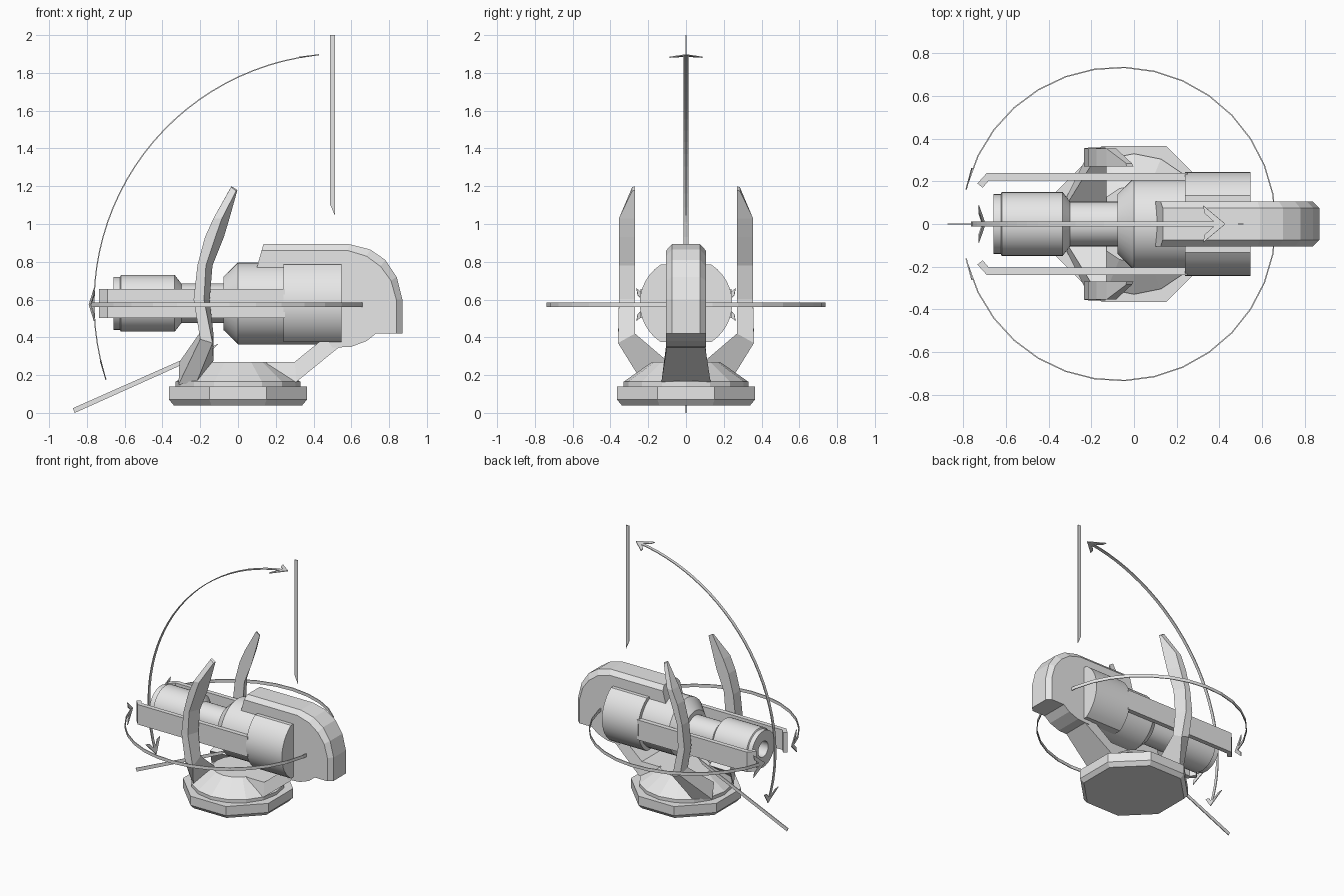
import bpy, bmesh, math
from mathutils import Vector as V

if "Cube" in bpy.data.objects:
    bpy.data.objects.remove(bpy.data.objects["Cube"])

grey = bpy.data.materials.new("light_grey")
grey.diffuse_color = (0.8, 0.8, 0.8, 1)
grey.use_nodes = True
grey.node_tree.nodes["Principled BSDF"].inputs["Base Color"].default_value = grey.diffuse_color
AXIS_Z = 0.58


def loft(name, sections, smooth=False):
    """Skin a list of equal-length closed loops and cap both ends."""
    bm = bmesh.new()
    rings = [[bm.verts.new(p) for p in s] for s in sections]
    n = len(rings[0])
    for a, b in zip(rings, rings[1:]):
        for i in range(n):
            j = (i + 1) % n
            bm.faces.new((a[i], a[j], b[j], b[i]))
    bm.faces.new(rings[0])
    bm.faces.new(rings[-1])
    bmesh.ops.remove_doubles(bm, verts=bm.verts, dist=1e-5)
    bmesh.ops.recalc_face_normals(bm, faces=bm.faces)
    mesh = bpy.data.meshes.new(name)
    bm.to_mesh(mesh)
    bm.free()
    mesh.materials.append(grey)
    ob = bpy.data.objects.new(name, mesh)
    bpy.context.collection.objects.link(ob)
    if smooth:
        bpy.ops.object.select_all(action='DESELECT')
        ob.select_set(True)
        bpy.context.view_layer.objects.active = ob
        bpy.ops.object.shade_smooth_by_angle(angle=math.radians(30))
    return ob


def ring(r, n, put, phase=0.0):
    return [put(r * math.cos(phase + math.tau * i / n), r * math.sin(phase + math.tau * i / n))
            for i in range(n)]


def disc_stack(name, profile, n, phase=0.0, smooth=False):
    """Stack of (z, radius) rings about the vertical axis."""
    return loft(name, [ring(r, n, lambda a, b, z=z: (a, b, z), phase) for z, r in profile], smooth)


def lathe_x(name, profile, n=36):
    """(x, radius) rings about the barrel axis."""
    return loft(name, [ring(r, n, lambda a, b, x=x: (x, a, AXIS_Z + b)) for x, r in profile], True)


def plate_xz(name, pts, half):
    return loft(name, [[(x, y, z) for x, z in pts] for y in (-half, half)])


# Base: octagonal foot and conical turntable
k = 1 / math.cos(math.pi / 8)
disc_stack("base_plate", [(0.04, 0.34 * k), (0.07, 0.365 * k), (0.14, 0.365 * k)], 8, math.pi / 8)
disc_stack("turntable", [(0.13, 0.33), (0.165, 0.33), (0.27, 0.18)], 16)

# Barrel and body
lathe_x("barrel", [(-0.52, 0.002), (-0.52, 0.06), (-0.66, 0.06), (-0.66, 0.14), (-0.625, 0.14),
                   (-0.62, 0.15), (-0.335, 0.15), (-0.3, 0.105), (-0.06, 0.105)])
lathe_x("body", [(-0.078, 0.14), (0.0, 0.217), (0.545, 0.217)])

# Rear jacket: wider round sides with flat top and bottom
lim = math.asin(0.205 / 0.245)
arc = [-lim + 2 * lim * i / 12 for i in range(13)]
shell = [(0.245 * math.cos(a), 0.245 * math.sin(a)) for a in arc]
shell += [(-y, -z) for y, z in shell]
loft("jacket", [[(x, y, AXIS_Z + z) for y, z in shell] for x in (0.24, 0.547)], True)

# Rear housing with chamfered outer rim
rim = [(0.135, 0.893), (0.59, 0.893), (0.70, 0.865), (0.78, 0.81), (0.84, 0.72), (0.87, 0.6), (0.87, 0.42)]
side = [(0.125, 0.86), (0.58, 0.86), (0.68, 0.83), (0.755, 0.775), (0.81, 0.7), (0.838, 0.6), (0.838, 0.42)]
under = [(0.73, 0.42), (0.68, 0.38), (0.6, 0.35), (0.5, 0.345), (0.4, 0.5), (0.3, 0.62), (0.1, 0.77)]
loft("rear_housing", [[(x, y, z) for x, z in pts + under] for y, pts in
                      ((-0.105, side), (-0.075, rim), (0.075, rim), (0.105, side))])

# Sloping strut from turntable to housing
loft("rear_strut", [[(x0, -w, z0), (x0, w, z0), (x1, w1, z1), (x1, -w1, z1)]
                    for x0, z0, w, x1, z1, w1 in ((0.15, 0.27, 0.11, 0.20, 0.155, 0.13),
                                                  (0.30, 0.27, 0.11, 0.31, 0.165, 0.13),
                                                  (0.46, 0.40, 0.10, 0.55, 0.36, 0.10),
                                                  (0.58, 0.46, 0.10, 0.64, 0.40, 0.10))])

for s, tag in ((1, "back"), (-1, "front")):
    # Side rail with inward-bent tip
    plan = [(0.25, 0.205), (0.25, 0.24), (-0.69, 0.24), (-0.735, 0.19), (-0.71, 0.17), (-0.68, 0.205)]
    loft("side_rail_" + tag, [[(x, s * y, z) for x, y in plan] for z in (0.502, 0.656)])

    # Curved fork arm: inner pair then outer pair of corners per section
    secs = [[(-0.31, 0.10, 0.27), (-0.13, 0.10, 0.275), (-0.22, 0.23, 0.16), (-0.315, 0.13, 0.15)],
            [(-0.205, 0.27, 0.42), (-0.13, 0.27, 0.42), (-0.135, 0.36, 0.37), (-0.2, 0.36, 0.39)]]
    for z, xl, xr, xm in ((0.6, -0.235, -0.15, -0.18), (0.78, -0.215, -0.135, -0.17),
                          (0.93, -0.175, -0.075, -0.12), (1.03, -0.13, -0.045, -0.085)):
        secs.append([(xl, 0.27, z), (xr, 0.27, z), (xm, 0.355, z), (xl, 0.355, z)])
    secs.append([(-0.035, 0.27, 1.2), (-0.003, 0.27, 1.18), (-0.01, 0.285, 1.175), (-0.037, 0.285, 1.195)])
    loft("fork_arm_" + tag, [[(x, s * y, z) for x, y, z in q] for q in secs])


def arc_arrow(name, centre, R, a0, a1, u, v, half, n):
    """Thin curved band in the plane (u, v) with a chevron arrowhead at each end."""
    c, u, v = V(centre), V(u), V(v)
    w = u.cross(v)
    secs = []
    for i in range(n + 1):
        a = math.radians(a0 + (a1 - a0) * i / n)
        d = u * math.cos(a) + v * math.sin(a)
        secs.append([c + d * (R + e) + w * h for e, h in
                     ((-0.003, -half), (0.003, -half), (0.003, half), (-0.003, half))])
    loft(name + "_band", secs)
    chevron = [(0.03, 0), (-0.075, 0.087), (-0.068, 0.05), (-0.012, 0), (-0.068, -0.05), (-0.075, -0.087)]
    for a, sgn, tag in ((a0, -1, "start"), (a1, 1, "end")):
        a = math.radians(a)
        d = u * math.cos(a) + v * math.sin(a)
        t = (v * math.cos(a) - u * math.sin(a)) * sgn
        loft(name + "_head_" + tag, [[c + d * (R + e) + t * p + w * q for p, q in chevron]
                                     for e in (-0.003, 0.003)])


# Pitch range: arc in the xz plane and two limit bars
arc_arrow("pitch_arc", (0.56, 0, 0.58), 1.322, 97, 196.5, (1, 0, 0), (0, 0, 1), 0.012, 28)
plate_xz("upper_limit_bar", [(0.487, 2.0), (0.513, 2.0), (0.513, 1.045), (0.487, 1.105)], 0.003)
plate_xz("lower_limit_bar", [(-0.874, 0.025), (-0.864, 0.0), (-0.145, 0.323), (-0.10, 0.368)], 0.003)

# Yaw range: nearly full circle about the mount
arc_arrow("yaw_arc", (-0.07, 0, 0.573), 0.735, -165, 165, (1, 0, 0), (0, 1, 0), 0.012, 30)
